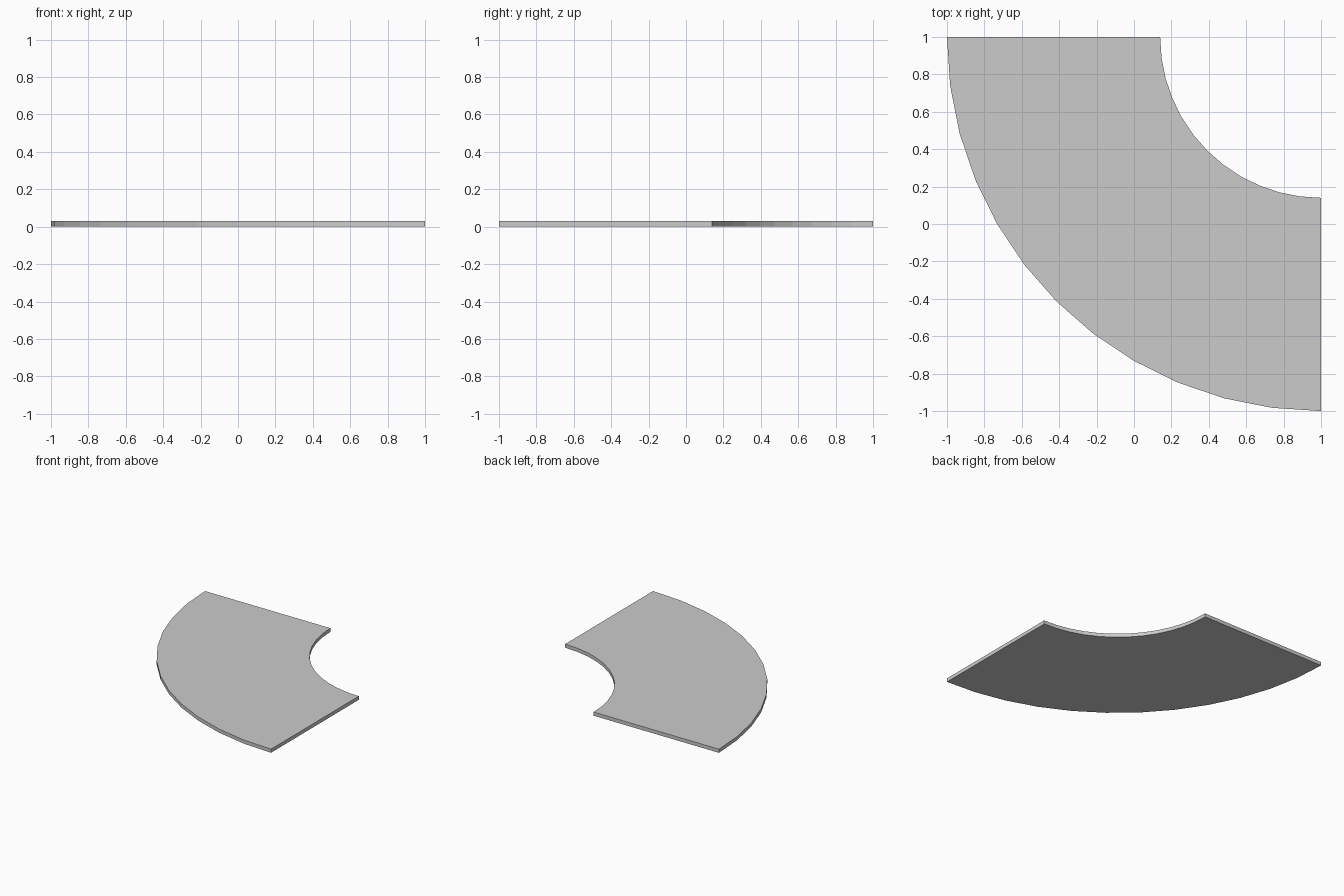
import bpy, bmesh
from math import sin, cos, radians

if "Cube" in bpy.data.objects:
    bpy.data.objects.remove(bpy.data.objects["Cube"])

SEGMENTS = 12
HEIGHT = 0.03
CENTRE = (1.0, 1.0)

# Cross-section as (radius, z): inner wall, kerb, road, kerb, outer wall, underside
PROFILE = [(0.86, 0), (0.86, HEIGHT), (0.915, HEIGHT),
           (1.94, HEIGHT), (2.0, HEIGHT), (2.0, 0)]
KERB_SIDES = (1, 3)

bm = bmesh.new()

# Sweep the cross-section through a quarter turn
rings = []
for i in range(SEGMENTS + 1):
    a = radians(180 + 90 * i / SEGMENTS)
    rings.append([bm.verts.new((CENTRE[0] + r * cos(a), CENTRE[1] + r * sin(a), z))
                  for r, z in PROFILE])

n = len(PROFILE)
for r0, r1 in zip(rings, rings[1:]):
    for k in range(n):
        m = (k + 1) % n
        face = bm.faces.new((r0[k], r0[m], r1[m], r1[k]))
        face.material_index = 1 if k in KERB_SIDES else 0

# Straight end faces
bm.faces.new(rings[0])
bm.faces.new(rings[-1][::-1])
bmesh.ops.recalc_face_normals(bm, faces=bm.faces[:])

mesh = bpy.data.meshes.new("curved_road")
bm.to_mesh(mesh)
bm.free()

# Plain grey road, slightly lighter kerb strips
kerb = bpy.data.materials.new("kerb_light_grey")
kerb.diffuse_color = (0.66, 0.66, 0.64, 1)
kerb.use_nodes = True
kerb.node_tree.nodes["Principled BSDF"].inputs["Base Color"].default_value = kerb.diffuse_color
road = bpy.data.materials.new("road_grey")
road.diffuse_color = (0.56, 0.57, 0.57, 1)
road.use_nodes = True
road.node_tree.nodes["Principled BSDF"].inputs["Base Color"].default_value = road.diffuse_color
mesh.materials.append(road)
mesh.materials.append(kerb)

obj = bpy.data.objects.new("curved_road", mesh)
bpy.context.collection.objects.link(obj)
